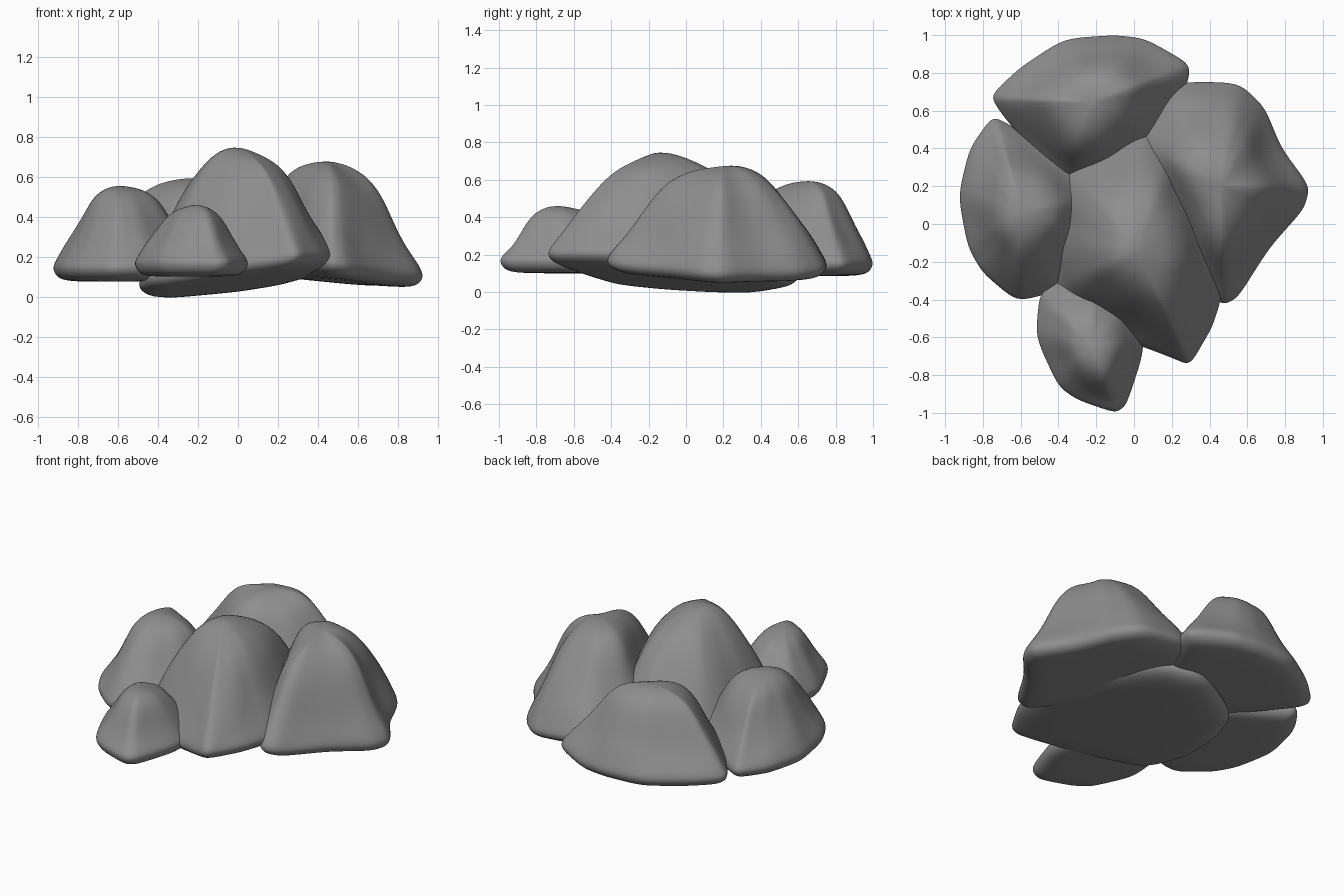
import bpy, bmesh
from mathutils import Vector, noise

cube = bpy.data.objects.get("Cube")
if cube:
    bpy.data.objects.remove(cube, do_unlink=True)

stone = bpy.data.materials.new("stone grey")
stone.use_nodes = True
GREY = (0.27, 0.27, 0.27, 1)
stone.diffuse_color = GREY
stone.node_tree.nodes["Principled BSDF"].inputs["Base Color"].default_value = GREY

# Dome profile: share of the outline's width, share of the height above the rim
DOME = [(1.02, 0), (.96, .1), (.85, .25), (.72, .44), (.58, .68), (.44, .86), (.27, .96), (.12, 1)]
# Underside: share of the outline's width, height above the sloped base
UNDER = [(.5, 0), (.85, .005), (.97, .03)]
RIM = .07


def rock(name, outline, peak, base, slope=(0, 0), lump=.03):
    """Boulder lofted from a ground outline up to its peak, on a sloped underside."""
    pts = [Vector(p) for p in outline]
    ring = []
    for a, b in zip(pts, pts[1:] + pts[:1]):
        ring += [a, (a + b) / 2]
    mid = sum(ring, Vector((0, 0))) / len(ring)
    top = Vector(peak[:2])
    tilt = Vector(slope)

    def floor(p):
        return base + tilt.dot(p - mid)

    bm = bmesh.new()
    loops = []
    for share, lift in UNDER:
        flat = [mid + (p - mid) * share for p in ring]
        loops.append([bm.verts.new((p.x, p.y, floor(p) + lift)) for p in flat])
    for share, rise in DOME:
        loop = []
        for p in ring:
            q = top + (p - top) * share
            foot = floor(p) + RIM
            loop.append(bm.verts.new((q.x, q.y, foot + (peak[2] - foot) * rise)))
        loops.append(loop)
    n = len(ring)
    for low, high in zip(loops, loops[1:]):
        for i in range(n):
            j = (i + 1) % n
            bm.faces.new((low[i], low[j], high[j], high[i]))
    for loop, z, c in ((loops[0], floor(mid), mid), (loops[-1], peak[2] + .005, top)):
        tip = bm.verts.new((c.x, c.y, z))
        for i in range(n):
            bm.faces.new((loop[i], loop[(i + 1) % n], tip))
    # Broad, shallow dents
    bm.normal_update()
    for v in bm.verts:
        if v.co.z > base + .12:
            v.co += v.normal * noise.noise(v.co * 4) * lump
    bmesh.ops.recalc_face_normals(bm, faces=bm.faces)
    mesh = bpy.data.meshes.new(name)
    bm.to_mesh(mesh)
    bm.free()
    mesh.materials.append(stone)
    mesh.shade_smooth()
    obj = bpy.data.objects.new(name, mesh)
    bpy.context.collection.objects.link(obj)
    obj.modifiers.new("Rounding", "SUBSURF").levels = 2
    obj.modifiers["Rounding"].render_levels = 2


rock("middle_rock",
     [(.48, -.3), (.42, -.55), (.3, -.75), (.18, -.71), (-.12, -.58), (-.43, -.4),
      (-.5, -.1), (-.47, .2), (-.38, .42), (0, .62), (.25, .5), (.42, .15)],
     (.01, -.14, .73), .06, (.13, -.07))

rock("left_side_rock",
     [(.93, .2), (.9, .08), (.72, -.12), (.55, -.39), (.46, -.43), (.3, -.25),
      (.1, .1), (0, .45), (.18, .75), (.55, .75), (.69, .62), (.78, .4)],
     (.46, .2, .685), .075, (-.1, -.03))

rock("back_rock",
     [(-.76, .68), (-.7, .58), (-.38, .2), (-.1, .25), (.15, .45), (.29, .76),
      (.29, .85), (.06, .98), (-.1, 1), (-.37, .98), (-.6, .83)],
     (-.23, .64, .6), .085)

rock("right_side_rock",
     [(-.75, .57), (-.87, .4), (-.93, .15), (-.88, -.12), (-.8, -.26), (-.62, -.41),
      (-.42, -.36), (-.2, -.1), (-.15, .15), (-.35, .34), (-.65, .52)],
     (-.59, .06, .545), .075)

rock("small_front_rock",
     [(-.5, -.37), (-.52, -.6), (-.4, -.86), (-.3, -.93), (-.1, -1), (-.04, -.96),
      (.06, -.65), (0, -.4), (-.2, -.25), (-.4, -.3)],
     (-.23, -.65, .46), .1)
